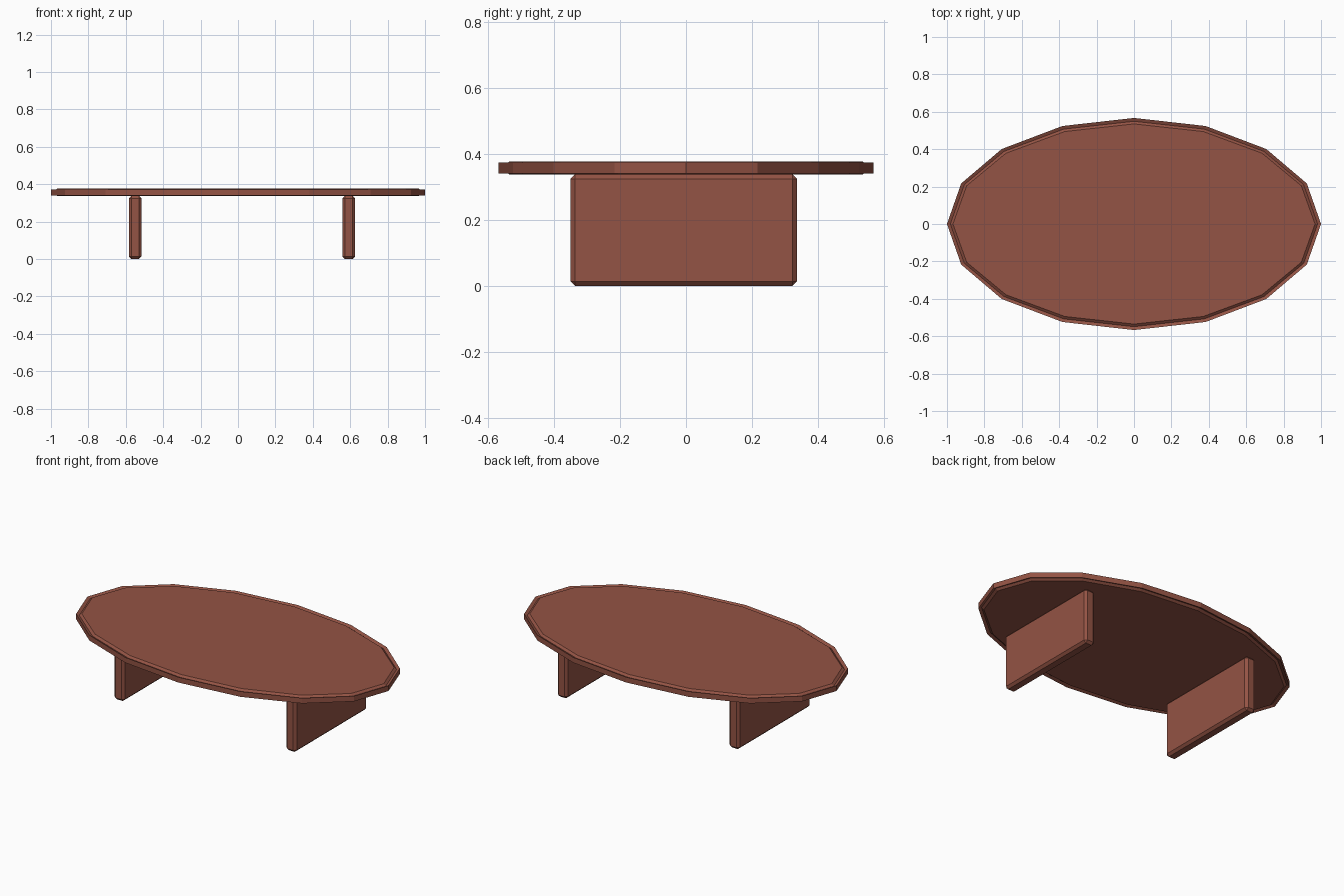
import bpy, bmesh
from math import sin, cos, tau

cube = bpy.data.objects.get("Cube")
if cube:
    bpy.data.objects.remove(cube, do_unlink=True)

wood = bpy.data.materials.new("reddish_brown_wood")
wood.use_nodes = True
colour = (0.295, 0.087, 0.058, 1)
wood.diffuse_color = colour
wood.node_tree.nodes["Principled BSDF"].inputs["Base Color"].default_value = colour


def add_object(name, bm):
    bmesh.ops.recalc_face_normals(bm, faces=bm.faces)
    mesh = bpy.data.meshes.new(name)
    bm.to_mesh(mesh)
    bm.free()
    mesh.materials.append(wood)
    obj = bpy.data.objects.new(name, mesh)
    bpy.context.collection.objects.link(obj)
    return obj


# Oval top: sixteen sides, with a shallow groove inside the rim on both faces
SIDES, RX, RY, MID = 16, 1.0, 0.567, 0.357
half = [(0.032, 0.019), (0.018, 0.008), (0, 0.016)]      # inset, height from middle
profile = half + [(inset, -h) for inset, h in reversed(half)]
bm = bmesh.new()
rings = []
for inset, h in profile:
    rings.append([bm.verts.new(((RX - inset) * cos(tau * i / SIDES),
                                (RY - inset) * sin(tau * i / SIDES), MID + h))
                  for i in range(SIDES)])
for a, b in zip(rings, rings[1:]):
    for i in range(SIDES):
        j = (i + 1) % SIDES
        bm.faces.new((a[i], a[j], b[j], b[i]))
bm.faces.new(rings[0])
bm.faces.new(rings[-1])
add_object("table_top", bm)


# Slab legs with chamfered edges
def slab_leg(name, x):
    size = (0.068, 0.686, 0.338)
    centre = (x, -0.007, size[2] / 2)
    bm = bmesh.new()
    bmesh.ops.create_cube(bm, size=1)
    for v in bm.verts:
        v.co = [c + p * s for c, p, s in zip(centre, v.co, size)]
    bmesh.ops.bevel(bm, geom=bm.edges[:], offset=0.014, segments=1, affect='EDGES')
    add_object(name, bm)


slab_leg("right_leg", -0.55)
slab_leg("left_leg", 0.592)
